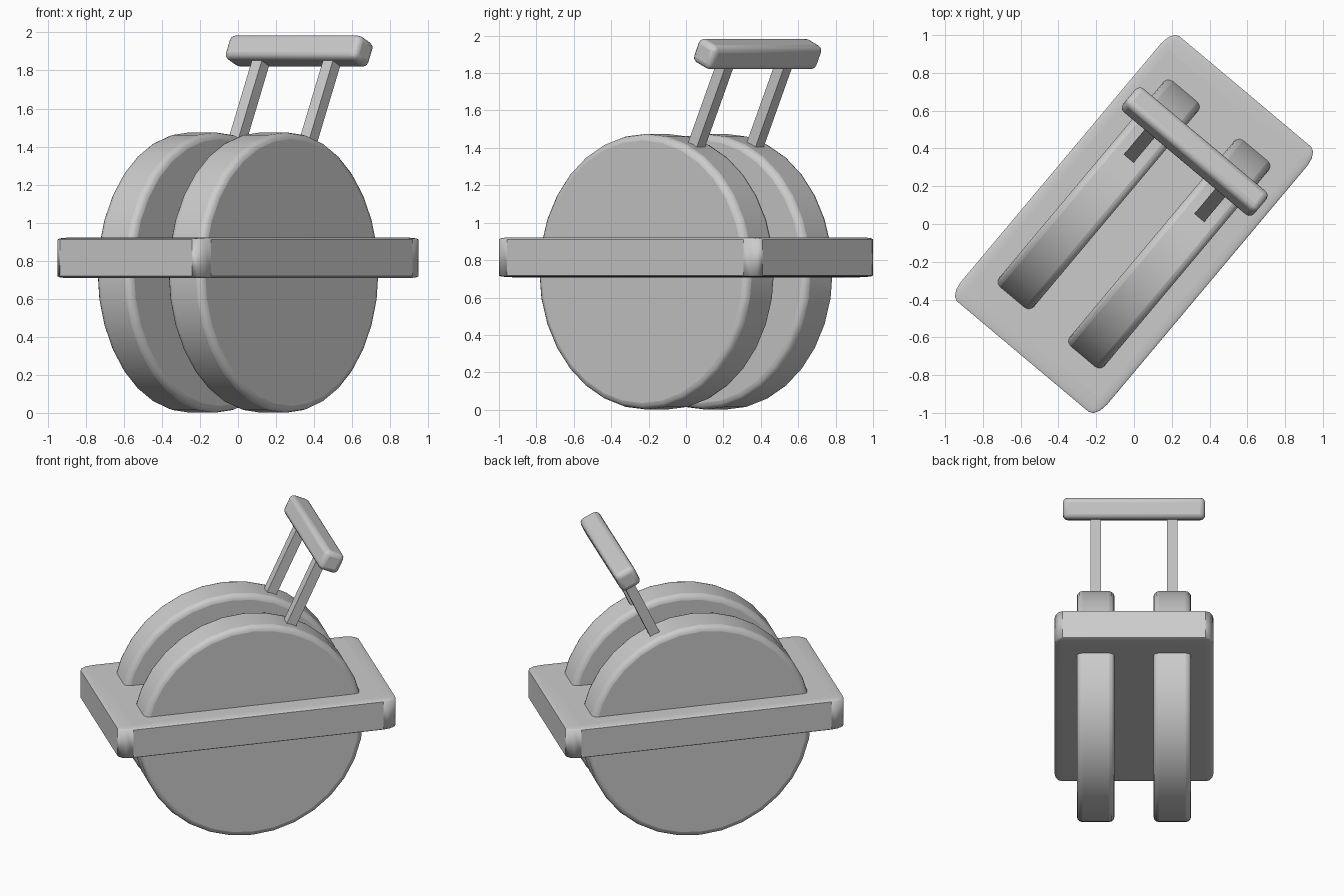
import bpy
import math
from mathutils import Matrix, Vector

if "Cube" in bpy.data.objects:
    bpy.data.objects.remove(bpy.data.objects["Cube"])

YAW = math.radians(50)    # the whole model is turned on the ground plane
TILT = math.radians(25)   # lean of the handle

grey = bpy.data.materials.new("plain_grey")
grey.diffuse_color = (0.6, 0.6, 0.6, 1)
grey.use_nodes = True
grey.node_tree.nodes["Principled BSDF"].inputs["Base Color"].default_value = grey.diffuse_color


def place(along, across, z):
    """Position along and across the turned model."""
    return Matrix.Rotation(YAW, 3, 'Z') @ Vector((along, across, z))


def finish(name, bevel=0.0, segments=3):
    ob = bpy.context.object
    ob.name = name
    ob.data.materials.append(grey)
    if bevel:
        mod = ob.modifiers.new("rounded_edges", 'BEVEL')
        mod.width = bevel
        mod.segments = segments
        mod.limit_method = 'ANGLE'
        mod.angle_limit = math.radians(40)
        bpy.ops.object.shade_smooth_by_angle(angle=math.radians(40))
    return ob


def box(name, pos, half, tilt=0.0, bevel=0.0, keep_scale=False):
    bpy.ops.mesh.primitive_cube_add(size=2, location=place(*pos), rotation=(0, tilt, YAW))
    bpy.context.object.scale = half
    if not keep_scale:
        bpy.ops.object.transform_apply(location=False, rotation=False, scale=True)
    return finish(name, bevel)


# Platform: bevel is stretched with the box, giving flat top edges and wide corners
box("platform", (0, 0, 0.815), (0.916, 0.505, 0.107), bevel=0.1, keep_scale=True)

for side, label in ((1, "left"), (-1, "right")):
    # Large disc wheel passing through the platform
    bpy.ops.mesh.primitive_cylinder_add(
        vertices=32, radius=0.737, depth=0.24,
        location=place(0, side * 0.244, 0.738), rotation=(math.pi / 2, 0, YAW))
    finish(label + "_wheel", 0.035)
    # Slanted post rising from the wheel
    box(label + "_handle_post", (0.373, side * 0.244, 1.62), (0.033, 0.034, 0.3), TILT)

# Grip bar joining the posts
box("handle_bar", (0.5, 0, 1.902), (0.069, 0.453, 0.069), TILT, bevel=0.032)
